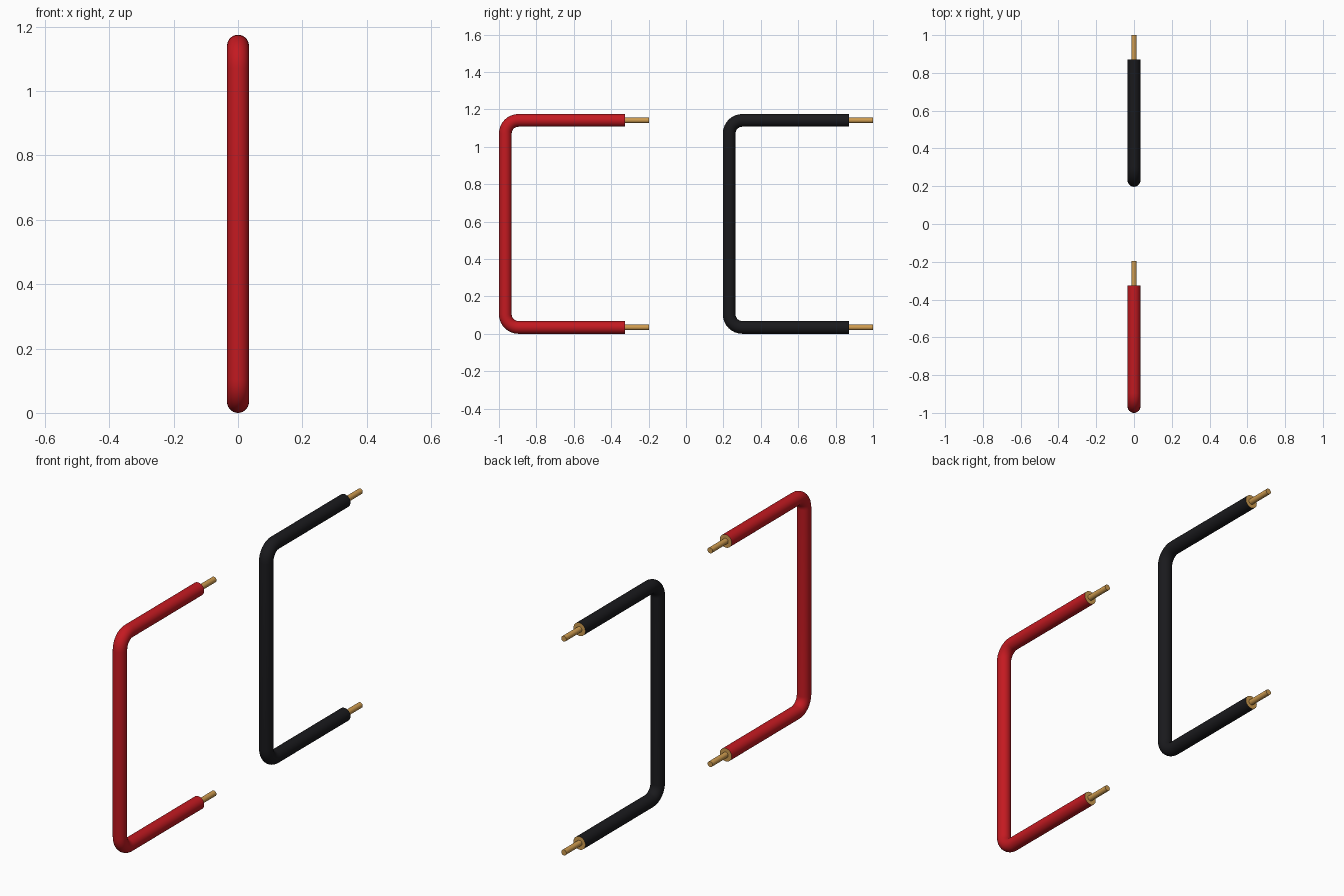
import bpy, bmesh
from math import sin, cos, pi, radians
from mathutils import Vector

if "Cube" in bpy.data.objects:
    bpy.data.objects.remove(bpy.data.objects["Cube"])

SIDES = 32
R_JACKET, R_CORE = 0.034, 0.0145
BEND, BEND_STEPS = 0.07, 8
HEIGHT = 1.175
JACKET_LEN, TOTAL_LEN = 0.675, 0.803


def material(name, color):
    m = bpy.data.materials.new(name)
    m.diffuse_color = (*color, 1)
    m.use_nodes = True
    m.node_tree.nodes["Principled BSDF"].inputs["Base Color"].default_value = m.diffuse_color
    return m


def ring(bm, centre, normal, radius):
    # circle of vertices spanned by the x axis and a normal in the yz plane
    return [bm.verts.new(centre + radius * (cos(a) * Vector((1, 0, 0)) + sin(a) * normal))
            for a in (2 * pi * i / SIDES for i in range(SIDES))]


def bridge(bm, a, b):
    for i in range(SIDES):
        j = (i + 1) % SIDES
        bm.faces.new((a[i], a[j], b[j], b[i]))


def finish(bm, name, mat):
    bmesh.ops.recalc_face_normals(bm, faces=bm.faces[:])
    me = bpy.data.meshes.new(name)
    bm.to_mesh(me)
    bm.free()
    me.materials.append(mat)
    ob = bpy.data.objects.new(name, me)
    bpy.context.collection.objects.link(ob)
    bpy.ops.object.select_all(action='DESELECT')
    ob.select_set(True)
    bpy.context.view_layer.objects.active = ob
    bpy.ops.object.shade_smooth_by_angle(angle=radians(40))


def wire(name, back_y, jacket_mat):
    low, high = R_JACKET, HEIGHT - R_JACKET
    end = back_y + JACKET_LEN
    cy = back_y + R_JACKET + BEND

    # jacket: C-shaped sweep with two rounded bends
    path = [(Vector((0, end, low)), Vector((0, 0, -1)))]
    for cz, start in ((low + BEND, -pi / 2), (high - BEND, -pi)):
        for k in range(BEND_STEPS + 1):
            a = start - k * pi / 2 / BEND_STEPS
            n = Vector((0, cos(a), sin(a)))
            path.append((Vector((0, cy, cz)) + BEND * n, n))
    path.append((Vector((0, end, high)), Vector((0, 0, 1))))
    bm = bmesh.new()
    rings = [ring(bm, p, n, R_JACKET) for p, n in path]
    for a, b in zip(rings, rings[1:]):
        bridge(bm, a, b)
    finish(bm, name + "_wire_jacket", jacket_mat)

    # bare copper tips, each with a copper end face closing the jacket
    for label, z in (("lower", low), ("upper", high)):
        bm = bmesh.new()
        up = Vector((0, 0, 1))
        profile = ((end, R_JACKET), (end, R_CORE), (back_y + TOTAL_LEN, R_CORE))
        rings = [ring(bm, Vector((0, y, z)), up, r) for y, r in profile]
        for a, b in zip(rings, rings[1:]):
            bridge(bm, a, b)
        bm.faces.new(rings[-1])
        finish(bm, f"{name}_{label}_copper_tip", copper)


copper = material("copper", (0.62, 0.33, 0.08))
wire("red", -1.0, material("red_plastic", (0.55, 0.01, 0.015)))
wire("black", 1.0 - TOTAL_LEN, material("black_plastic", (0.01, 0.01, 0.012)))
